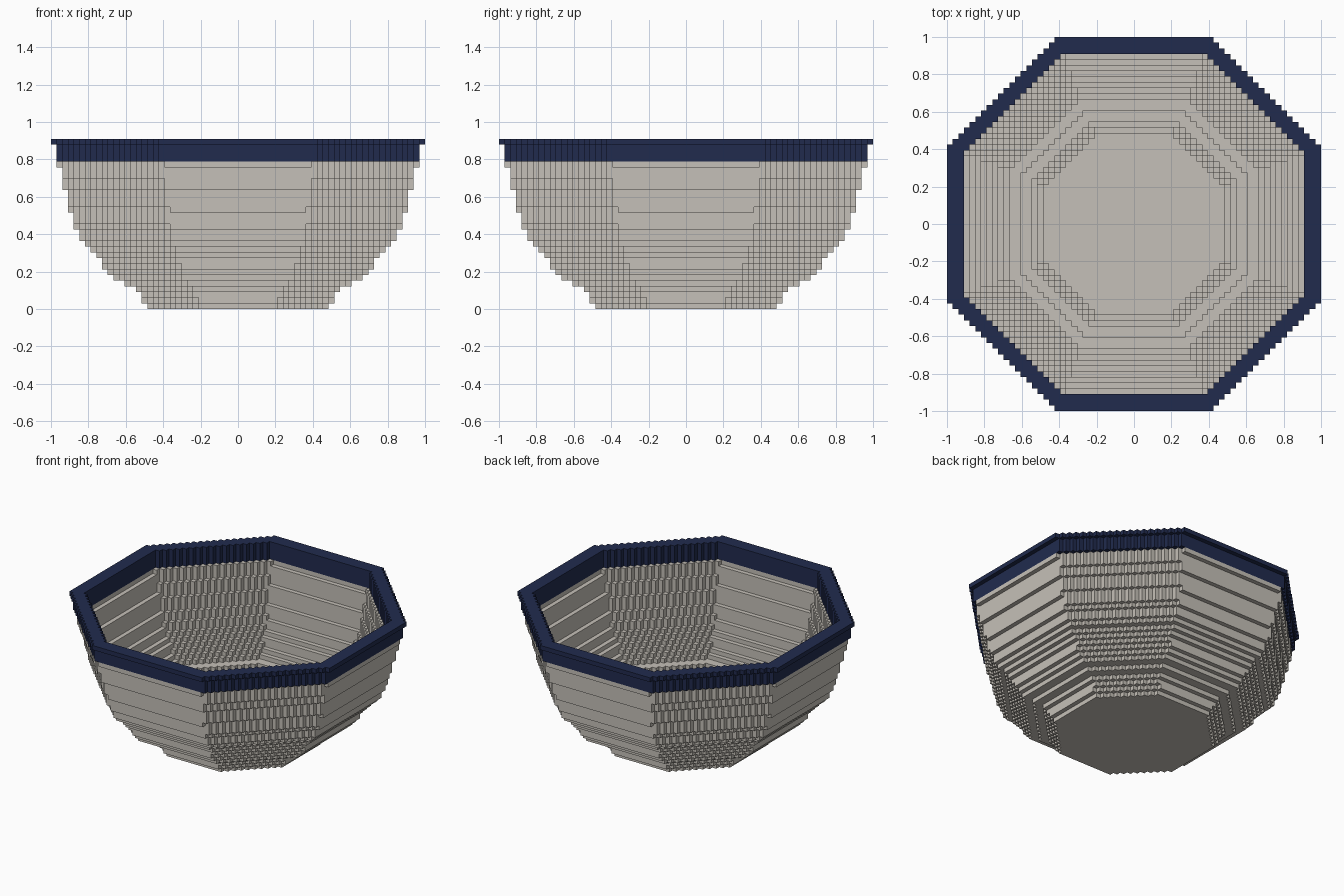
import bpy
import bmesh

cube = bpy.data.objects.get("Cube")
if cube:
    bpy.data.objects.remove(cube, do_unlink=True)

HALF = 33              # half width in blocks
CELL = 1 / HALF        # block size
RIM_START = 26         # first layer of the coloured rim
DIAGONAL = 2 ** 0.5

# Runs of (radius in blocks, number of layers), from the ground upward
OUTER = [(16, 1), (17, 2), (18, 1), (20, 1), (22, 1), (23, 1), (24, 2), (25, 1),
         (26, 1), (27, 1), (28, 2), (29, 3), (30, 4), (31, 4), (32, 4), (33, 1)]
INNER = [(0, 2), (16, 1), (17, 2), (18, 1), (20, 1), (22, 1), (23, 1), (24, 2),
         (25, 1), (26, 2), (27, 3), (28, 4), (29, 4), (30, 5)]


def layer_radii(runs):
    """Spread each run into gently growing radii, one per layer."""
    return [n - 0.5 + (i + 0.5) / count if n else 0
            for n, count in runs for i in range(count)]


outer = layer_radii(OUTER)
inner = layer_radii(INNER)
LAYERS = len(outer)


def in_octagon(i, j, r):
    x, y = abs(i + 0.5), abs(j + 0.5)
    return max(x, y) <= r and x + y <= DIAGONAL * r


SOLID = {(i, j, k)
         for k in range(LAYERS)
         for i in range(-HALF, HALF)
         for j in range(-HALF, HALF)
         if in_octagon(i, j, outer[k]) and not in_octagon(i, j, inner[k])}


def block_sides():
    """Outward direction and corner offsets for the six sides of a block."""
    sides = []
    for axis in range(3):
        u, v = (axis + 1) % 3, (axis + 2) % 3
        for sign in (-1, 1):
            step = [0, 0, 0]
            step[axis] = sign
            corners = []
            for a, b in ((0, 0), (1, 0), (1, 1), (0, 1)):
                c = [0, 0, 0]
                c[axis], c[u], c[v] = int(sign > 0), a, b
                corners.append(c)
            sides.append((step, corners if sign > 0 else corners[::-1]))
    return sides


SIDES = block_sides()


def make_material(name, rgb):
    mat = bpy.data.materials.new(name)
    mat.use_nodes = True
    color = (*rgb, 1)
    mat.diffuse_color = color
    mat.node_tree.nodes["Principled BSDF"].inputs["Base Color"].default_value = color
    return mat


def make_part(name, first, last, mat):
    """Skin the exposed block sides of a range of layers."""
    bm = bmesh.new()
    verts = {}
    for cell in sorted(SOLID):
        if not first <= cell[2] < last:
            continue
        for step, corners in SIDES:
            if tuple(c + s for c, s in zip(cell, step)) in SOLID:
                continue
            loop = []
            for corner in corners:
                key = tuple(c + o for c, o in zip(cell, corner))
                if key not in verts:
                    verts[key] = bm.verts.new([c * CELL for c in key])
                loop.append(verts[key])
            bm.faces.new(loop)
    mesh = bpy.data.meshes.new(name)
    bm.to_mesh(mesh)
    bm.free()
    mesh.materials.append(mat)
    obj = bpy.data.objects.new(name, mesh)
    bpy.context.collection.objects.link(obj)
    return obj


# Stepped bowl and its dark rim band
make_part("bowl_body", 0, RIM_START, make_material("warm_grey", (0.56, 0.53, 0.48)))
make_part("bowl_rim", RIM_START, LAYERS, make_material("navy_blue", (0.015, 0.024, 0.076)))
